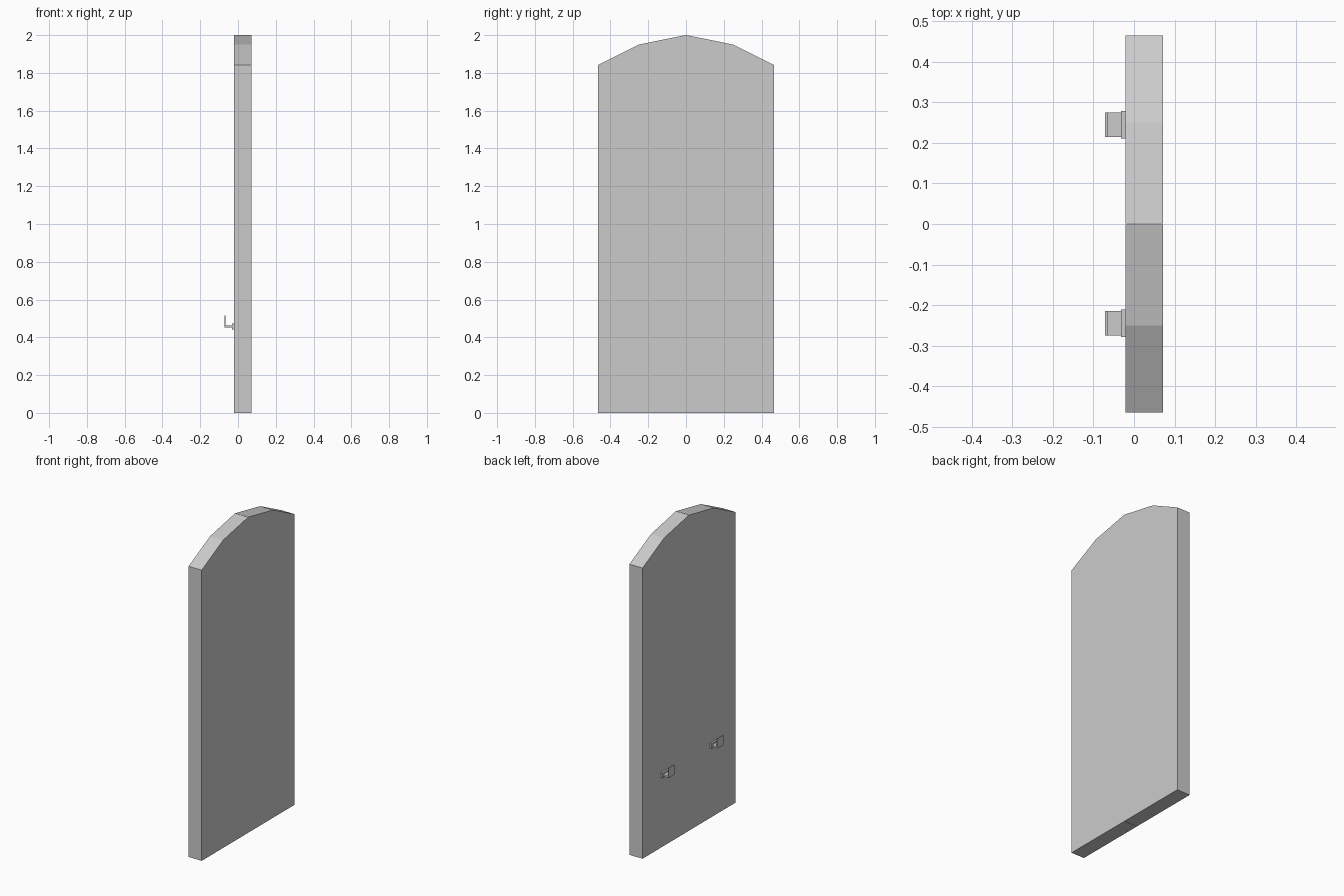
import bpy, bmesh

if "Cube" in bpy.data.objects:
    bpy.data.objects.remove(bpy.data.objects["Cube"])

DOOR_X = (-0.021, 0.071)


def extrude_profile(name, points, axis, lo, hi):
    """Prism from a 2D outline: axis 'x' takes (y, z), axis 'y' takes (x, z)."""
    bm = bmesh.new()

    def place(a, b, d):
        return (d, a, b) if axis == 'x' else (a, d, b)

    face = bm.faces.new([bm.verts.new(place(a, b, lo)) for a, b in points])
    moved = bmesh.ops.extrude_face_region(bm, geom=[face])
    shift = place(0, 0, hi - lo)
    verts = [v for v in moved['geom'] if isinstance(v, bmesh.types.BMVert)]
    bmesh.ops.translate(bm, verts=verts, vec=shift)
    bmesh.ops.recalc_face_normals(bm, faces=bm.faces)
    mesh = bpy.data.meshes.new(name)
    bm.to_mesh(mesh)
    bm.free()
    obj = bpy.data.objects.new(name, mesh)
    bpy.context.collection.objects.link(obj)
    return obj


for side, label in ((-1, "left"), (1, "right")):
    # Door leaf with half of the faceted arch, hairline gap at the centre
    leaf = [(0.001, 0), (0.465, 0), (0.465, 1.842), (0.25, 1.95), (0.001, 2.0)]
    extrude_profile(label + "_door_leaf", [(side * y, z) for y, z in leaf], 'x', *DOOR_X)

    # Wall plate of the bar bracket
    y = side * 0.245
    plate = [(-0.032, 0.442), (-0.021, 0.442), (-0.021, 0.474), (-0.032, 0.474)]
    extrude_profile(label + "_bracket_plate", plate, 'y', y - 0.034, y + 0.034)

    # L-shaped hook: arm and upright lip
    hook = [(-0.032, 0.452), (-0.032, 0.463), (-0.065, 0.463),
            (-0.065, 0.515), (-0.071, 0.515), (-0.071, 0.452)]
    extrude_profile(label + "_bracket_hook", hook, 'y', y - 0.03, y + 0.03)
